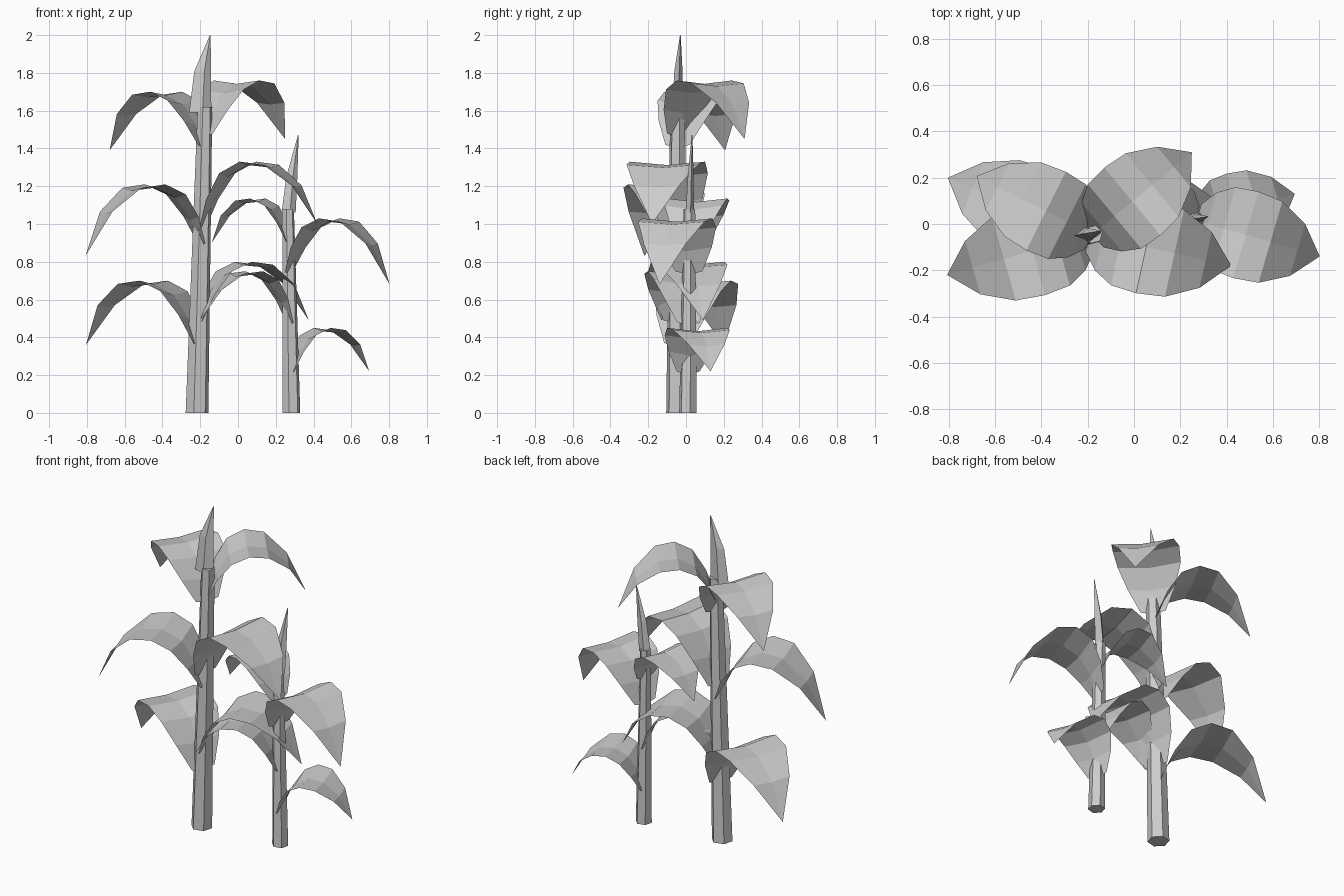
import bpy
import bmesh
import math
from mathutils import Vector

cube = bpy.data.objects.get("Cube")
if cube:
    bpy.data.objects.remove(cube, do_unlink=True)

grey = bpy.data.materials.new("plain_grey")
grey.use_nodes = True
grey.diffuse_color = (0.6, 0.6, 0.6, 1)
grey.node_tree.nodes["Principled BSDF"].inputs["Base Color"].default_value = (0.6, 0.6, 0.6, 1)


def finish(name, bm):
    bmesh.ops.recalc_face_normals(bm, faces=bm.faces)
    mesh = bpy.data.meshes.new(name)
    bm.to_mesh(mesh)
    bm.free()
    mesh.materials.append(grey)
    obj = bpy.data.objects.new(name, mesh)
    bpy.context.collection.objects.link(obj)
    return obj


def loft(name, rings):
    """Skin closed rings of equal length, capping both ends."""
    bm = bmesh.new()
    rows = [[bm.verts.new(p) for p in ring] for ring in rings]
    n = len(rows[0])
    for a, b in zip(rows, rows[1:]):
        for i in range(n):
            j = (i + 1) % n
            bm.faces.new((a[i], a[j], b[j], b[i]))
    bm.faces.new(rows[0][::-1])
    bm.faces.new(rows[-1])
    return finish(name, bm)


def ring(center, rx, ry, sides, turn=0.0):
    angles = [turn + math.tau * i / sides for i in range(sides)]
    return [Vector(center) + Vector((rx * math.cos(a), ry * math.sin(a), 0)) for a in angles]


# Arch of a leaf: distance along, height, half width, depth of the centre fold
ARCH = [(0.0, 0.0, 0.38, 0.02), (0.09, 0.45, 0.72, 0.02), (0.22, 0.83, 0.95, 0.02),
        (0.4, 1.0, 1.0, 0.018), (0.6, 0.95, 0.94, 0.015), (0.82, 0.62, 0.6, 0.01),
        (1.0, 0.0, 0.0, 0.0)]


def leaf(name, base, tip, peak, half_width):
    base, tip = Vector(base), Vector(tip)
    side = (tip - base).cross(Vector((0, 0, 1))).normalized()
    bm = bmesh.new()
    rows = []
    for along, height, width, fold in ARCH:
        p = base.lerp(tip, along)
        start = base.z if along < 0.4 else tip.z
        p.z = start + (peak - start) * height
        if width == 0:
            rows.append([bm.verts.new(p)])
            continue
        offset = side * width * half_width
        rows.append([bm.verts.new(q) for q in (p - offset, p - Vector((0, 0, fold)), p + offset)])
    for a, b in zip(rows, rows[1:]):
        for i in (0, 1):
            if len(b) == 1:
                bm.faces.new((a[i], a[i + 1], b[0]))
            else:
                bm.faces.new((a[i], a[i + 1], b[i + 1], b[i]))
    return finish(name, bm)


def plant(name, foot, top, r0, r1, shoot, leaves):
    foot, top = Vector(foot), Vector(top)
    # Six-sided tapering stalk
    loft(name + "_stalk", [ring(foot, r0, r0, 6, 0.25), ring(top, r1, r1, 6, 0.25)])
    # Flat pointed shoot
    loft(name + "_shoot", [ring(c, rx, ry, 4, 0.2) for c, rx, ry in shoot])
    # Arching leaves
    for i, (z, tip, peak, half_width) in enumerate(leaves):
        base = foot.lerp(top, z / top.z)
        leaf(f"{name}_leaf_{i + 1}", base, tip, peak, half_width)


plant("tall", (-0.217, -0.045, 0), (-0.175, -0.045, 1.62), 0.062, 0.04,
      [((-0.2, -0.045, 1.59), 0.06, 0.03), ((-0.187, -0.04, 1.81), 0.045, 0.022),
       ((-0.147, -0.03, 2.0), 0.002, 0.002)],
      [(0.37, (-0.805, 0.2, 0.36), 0.7, 0.2),
       (0.49, (0.375, 0.09, 0.49), 0.8, 0.2),
       (0.9, (-0.808, -0.22, 0.83), 1.21, 0.2),
       (0.97, (0.42, -0.18, 1.0), 1.33, 0.205),
       (1.42, (-0.68, 0.207, 1.39), 1.7, 0.19),
       (1.48, (0.25, 0.31, 1.45), 1.76, 0.19)])

plant("short", (0.283, 0.01, 0), (0.265, 0.018, 1.08), 0.048, 0.032,
      [((0.268, 0.02, 1.06), 0.038, 0.022), ((0.285, 0.025, 1.25), 0.03, 0.016),
       ((0.319, 0.032, 1.47), 0.002, 0.002)],
      [(0.22, (0.695, 0.13, 0.22), 0.45, 0.165),
       (0.48, (-0.2, -0.13, 0.49), 0.75, 0.165),
       (0.75, (0.803, -0.14, 0.68), 1.03, 0.195),
       (0.91, (-0.14, 0.12, 0.9), 1.135, 0.165)])
